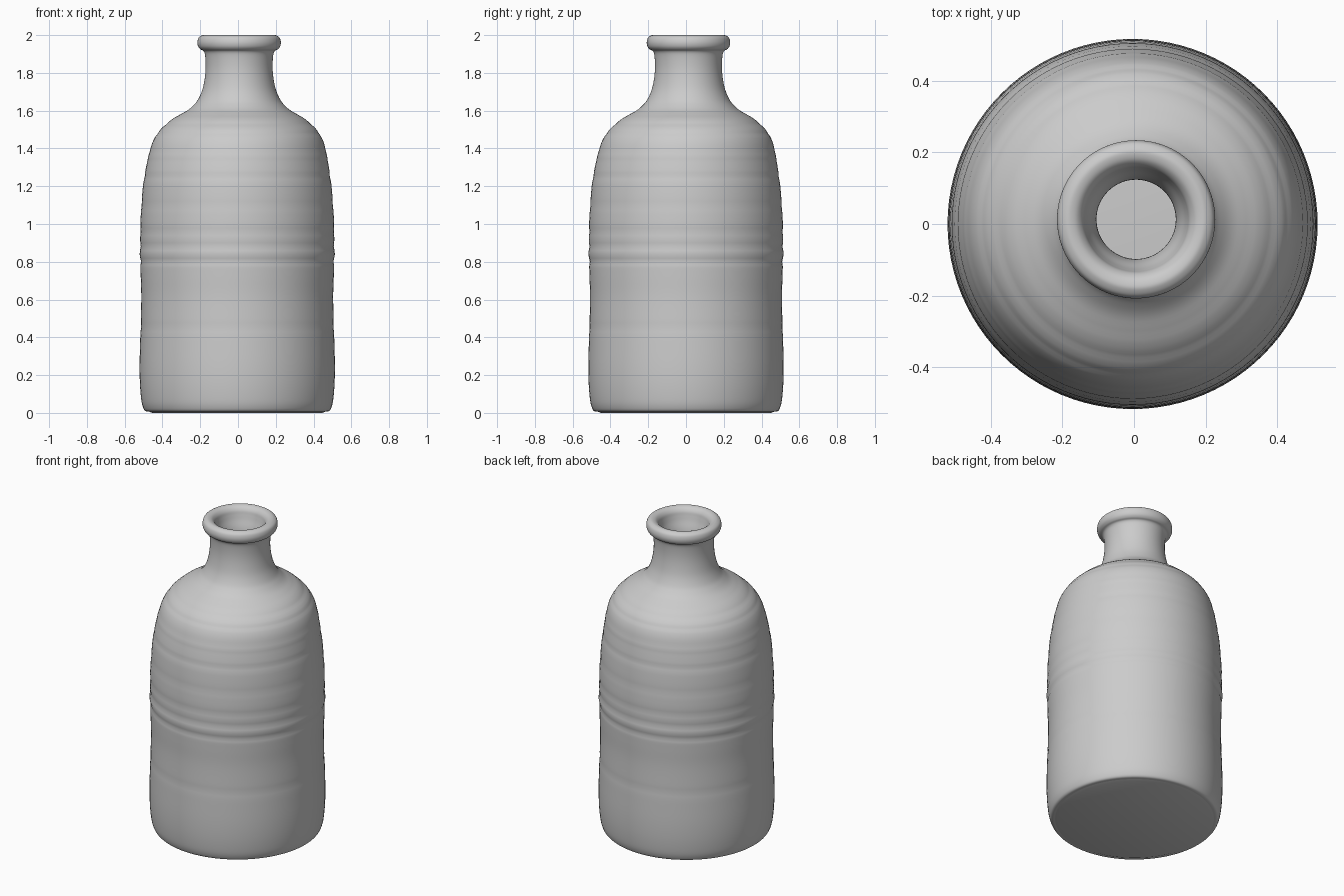
import bpy, bmesh, math

cube = bpy.data.objects.get("Cube")
if cube:
    bpy.data.objects.remove(cube, do_unlink=True)

SEGMENTS = 96
STEPS = 5

clay = bpy.data.materials.new("grey clay")
clay.use_nodes = True
colour = (0.6, 0.6, 0.6, 1.0)
clay.diffuse_color = colour
clay.node_tree.nodes["Principled BSDF"].inputs["Base Color"].default_value = colour

# Outer wall (radius, height) from the base up to the rim
outer = [(0.465, 0.006), (0.487, 0.010), (0.499, 0.03), (0.508, 0.07), (0.515, 0.15),
         (0.517, 0.25), (0.514, 0.38), (0.510, 0.5), (0.508, 0.62), (0.511, 0.72),
         (0.513, 0.80), (0.514, 0.90), (0.513, 1.0), (0.506, 1.12), (0.497, 1.22),
         (0.484, 1.30), (0.472, 1.357), (0.454, 1.43), (0.425, 1.485), (0.386, 1.527),
         (0.335, 1.567), (0.275, 1.60), (0.240, 1.63), (0.217, 1.66), (0.195, 1.71),
         (0.182, 1.77), (0.177, 1.83), (0.180, 1.89), (0.188, 1.915), (0.205, 1.925),
         (0.217, 1.94), (0.221, 1.962), (0.215, 1.985), (0.200, 1.997), (0.185, 2.0)]
# Mouth, throat and hollow inside, from the rim down to the floor
inner = [(0.165, 1.993), (0.150, 1.975), (0.143, 1.95), (0.135, 1.92), (0.119, 1.87),
         (0.111, 1.81), (0.116, 1.74), (0.145, 1.66), (0.23, 1.57), (0.36, 1.47),
         (0.42, 1.34), (0.45, 1.1), (0.455, 0.6), (0.45, 0.15), (0.40, 0.07), (0.2, 0.06)]

# Throwing rings: (height, depth, width)
RINGS = [(0.45, 0.002, 0.02), (0.80, 0.004, 0.012), (0.845, -0.004, 0.014),
         (0.885, 0.004, 0.012), (0.96, 0.003, 0.018), (1.10, 0.002, 0.018),
         (1.25, 0.003, 0.015), (1.36, -0.002, 0.015), (1.48, 0.003, 0.01),
         (1.53, 0.003, 0.008), (1.575, 0.003, 0.008)]


def smooth(points):
    """Catmull-Rom curve through the profile points."""
    result = []
    for i in range(len(points) - 1):
        a, b = points[max(i - 1, 0)], points[i]
        c, d = points[i + 1], points[min(i + 2, len(points) - 1)]
        for s in range(STEPS):
            t = s / STEPS
            result.append(tuple(
                0.5 * (2 * q + (r - p) * t + (2 * p - 5 * q + 4 * r - w) * t * t
                       + (3 * q - p - 3 * r + w) * t ** 3)
                for p, q, r, w in zip(a, b, c, d)))
    return result + [points[-1]]


def ringed(r, z):
    """Radius with the shallow throwing rings cut in."""
    return r - sum(d * math.exp(-((z - h) / w) ** 2) for h, d, w in RINGS)


def axis(z):
    """The neck leans slightly away from the body's centre."""
    t = min(max((z - 1.2) / 0.5, 0), 1)
    t = t * t * (3 - 2 * t)
    return -0.004 + 0.010 * t, 0.013 * t


curve = smooth(outer + inner)
rim = curve.index(max(curve, key=lambda p: p[1]))
profile = [(ringed(r, z) if i < rim else r, z) for i, (r, z) in enumerate(curve)]

# Bottle: lathe of the whole profile, with slightly recessed base and closed floor
bm = bmesh.new()
loops = []
for r, z in [(0.45, 0.0), *profile]:
    cx, cy = axis(z)
    loops.append([bm.verts.new((cx + r * math.cos(k * math.tau / SEGMENTS),
                                cy + r * math.sin(k * math.tau / SEGMENTS), z))
                  for k in range(SEGMENTS)])
for low, high in zip(loops, loops[1:]):
    for k in range(SEGMENTS):
        n = (k + 1) % SEGMENTS
        bm.faces.new((low[k], low[n], high[n], high[k]))
base = bm.verts.new((-0.004, 0, 0.008))
floor = bm.verts.new((-0.004, 0, 0.085))
for k in range(SEGMENTS):
    n = (k + 1) % SEGMENTS
    bm.faces.new((base, loops[0][n], loops[0][k]))
    bm.faces.new((floor, loops[-1][k], loops[-1][n]))

mesh = bpy.data.meshes.new("bottle")
bm.to_mesh(mesh)
bm.free()
mesh.materials.append(clay)
bottle = bpy.data.objects.new("bottle", mesh)
bpy.context.collection.objects.link(bottle)
bpy.context.view_layer.objects.active = bottle
bottle.select_set(True)
bpy.ops.object.shade_smooth_by_angle(angle=math.radians(50))
